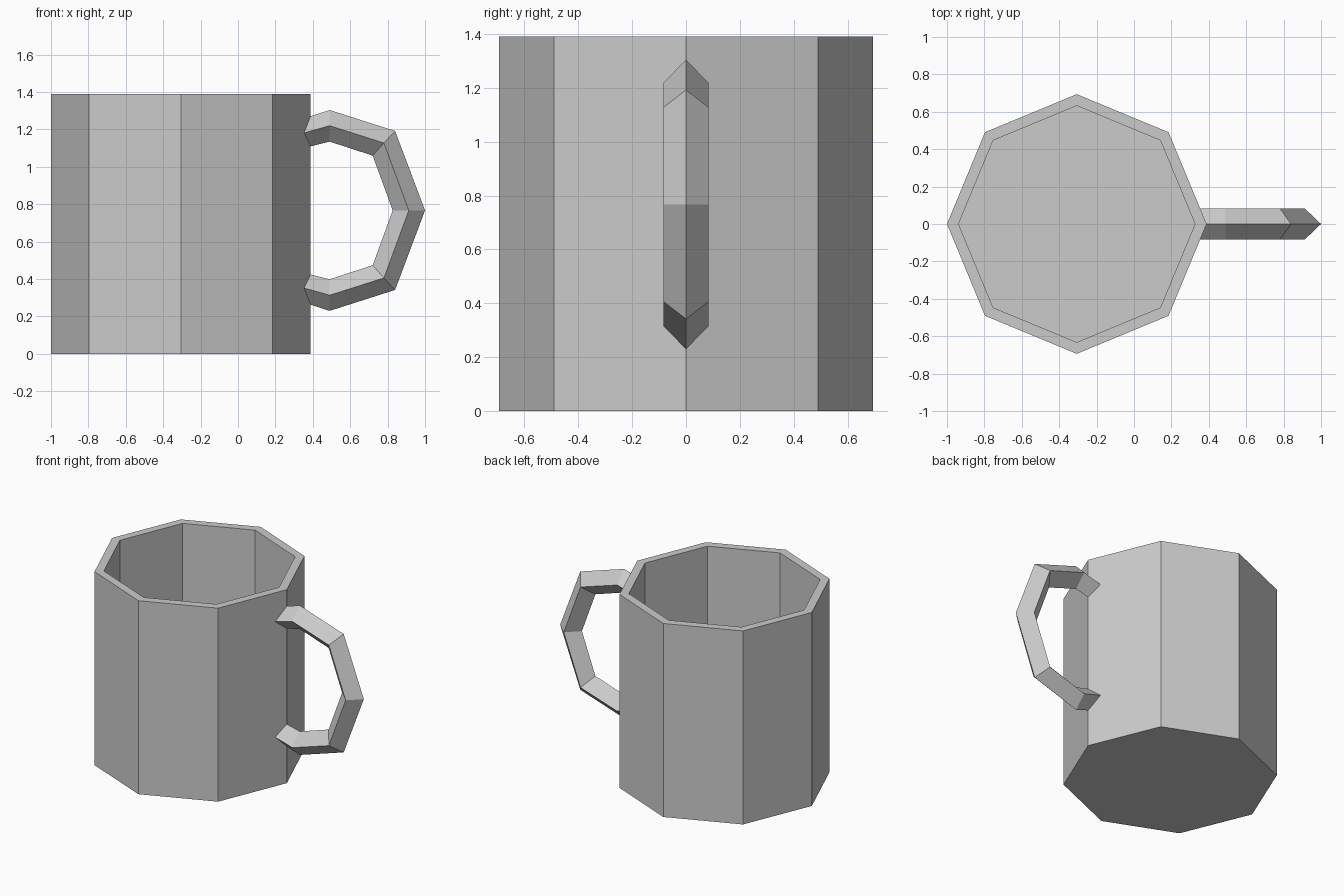
import bpy, bmesh
from math import cos, sin, pi

if "Cube" in bpy.data.objects:
    bpy.data.objects.remove(bpy.data.objects["Cube"])

SIDES = 8
CX, R_OUT, R_IN = -0.306, 0.694, 0.632
HEIGHT, FLOOR = 1.39, 0.06
MID_Z = 0.767


def make_object(name, bm):
    bmesh.ops.recalc_face_normals(bm, faces=bm.faces)
    mesh = bpy.data.meshes.new(name)
    bm.to_mesh(mesh)
    bm.free()
    obj = bpy.data.objects.new(name, mesh)
    bpy.context.collection.objects.link(obj)
    return obj


def loft(name, rings):
    """Skin a list of equal-sized closed rings and cap both ends."""
    bm = bmesh.new()
    rows = [[bm.verts.new(p) for p in ring] for ring in rings]
    for a, b in zip(rows, rows[1:]):
        n = len(a)
        for i in range(n):
            bm.faces.new((a[i], a[(i + 1) % n], b[(i + 1) % n], b[i]))
    bm.faces.new(rows[0])
    bm.faces.new(rows[-1])
    return make_object(name, bm)


def octagon(r, z):
    return [(CX + r * cos(2 * pi * i / SIDES), r * sin(2 * pi * i / SIDES), z)
            for i in range(SIDES)]


# Hollow cup: outside wall, rim, inside wall, floor
loft("cup_body", [octagon(R_OUT, 0), octagon(R_OUT, HEIGHT),
                  octagon(R_IN, HEIGHT), octagon(R_IN, FLOOR)])

# Handle: diamond section, (x, height above middle) for outer, side, inner edges
HALF_W = 0.083
upper = [
    ((0.34, 0.488), (0.34, 0.411), (0.34, 0.331)),   # end buried in the wall
    ((0.49, 0.537), (0.49, 0.453), (0.49, 0.368)),
    ((0.84, 0.425), (0.78, 0.361), (0.72, 0.293)),
]
middle = [((1.0, 0), (0.913, 0), (0.827, 0))]
lower = [tuple((x, -z) for x, z in s) for s in reversed(upper)]
rings = []
for outer, side, inner in upper + middle + lower:
    rings.append([(outer[0], 0, MID_Z + outer[1]),
                  (side[0], HALF_W, MID_Z + side[1]),
                  (inner[0], 0, MID_Z + inner[1]),
                  (side[0], -HALF_W, MID_Z + side[1])])
loft("handle", rings)
